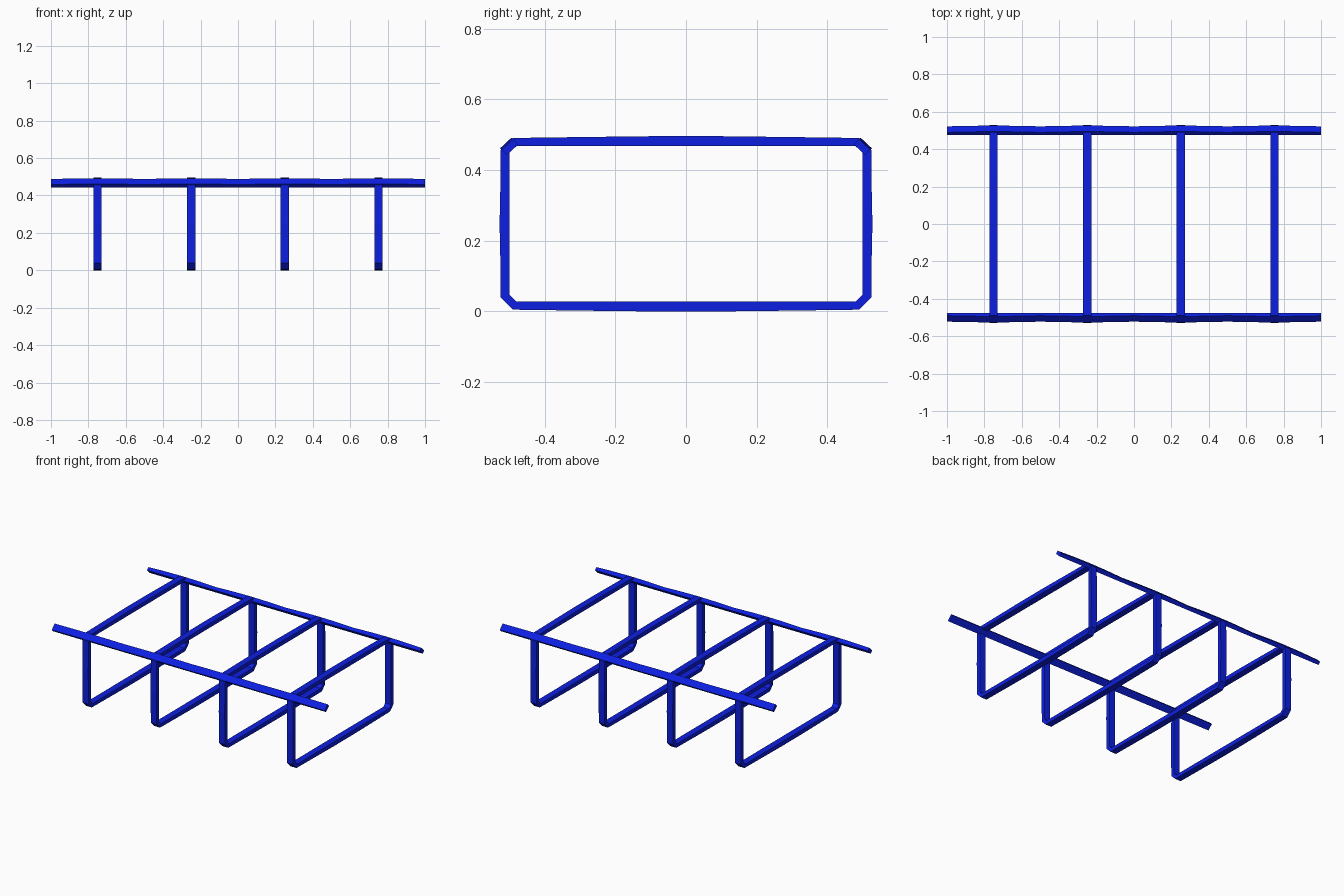
import bpy, bmesh

if "Cube" in bpy.data.objects:
    bpy.data.objects.remove(bpy.data.objects["Cube"])

blue = bpy.data.materials.new("blue_paint")
blue.diffuse_color = (0.004, 0.014, 0.75, 1)
blue.use_nodes = True
blue.node_tree.nodes["Principled BSDF"].inputs["Base Color"].default_value = blue.diffuse_color


def bridge(name, rings, close=False, mirror=None):
    """Skin a list of equal-length rings; cap the ends or close into a loop."""
    bm = bmesh.new()
    vs = [[bm.verts.new(p) for p in r] for r in rings]
    n, m = len(vs), len(vs[0])
    for i in range(n if close else n - 1):
        a, b = vs[i], vs[(i + 1) % n]
        for j in range(m):
            k = (j + 1) % m
            bm.faces.new((a[j], a[k], b[k], b[j]))
    if not close:
        bm.faces.new(vs[0])
        bm.faces.new(vs[-1])
    bmesh.ops.recalc_face_normals(bm, faces=bm.faces)
    me = bpy.data.meshes.new(name)
    bm.to_mesh(me)
    bm.free()
    me.materials.append(blue)
    ob = bpy.data.objects.new(name, me)
    bpy.context.collection.objects.link(ob)
    return ob


# Quarter profile of a frame hoop: outer and inner (y, z) about the hoop centre,
# with chamfered corners and slightly bowed sides
CZ = 0.248
quarter = [((0.528, 0.0), (0.500, 0.0)),
           ((0.526, 0.07), (0.500, 0.07)),
           ((0.525, 0.208), (0.500, 0.201)),
           ((0.490, 0.243), (0.480, 0.220)),
           ((0.27, 0.246), (0.27, 0.220)),
           ((0.10, 0.248), (0.10, 0.220))]


def flip(pts, sy, sz):
    return [((o[0] * sy, o[1] * sz), (i[0] * sy, i[1] * sz)) for o, i in pts]


profile = (quarter + flip(quarter[::-1], -1, 1)[:-1]
           + flip(quarter, -1, -1)[0:]
           + flip(quarter[::-1], 1, -1)[:-1])
# drop the duplicated start point of the lower-left quarter
clean = []
for p in profile:
    if p not in clean and not (p[0][1] == 0 and any(q[0] == p[0] for q in clean)):
        clean.append(p)

# Four hoops
W = 0.0215
joints = (-0.75, -0.25, 0.25, 0.75)
for n, x in enumerate(joints):
    rings = [[(x - W, o[0], o[1] + CZ), (x + W, o[0], o[1] + CZ),
              (x + W, i[0], i[1] + CZ), (x - W, i[0], i[1] + CZ)] for o, i in clean]
    bridge(f"hoop_{n + 1}", rings, close=True)

# Two flat rails laid along the upper chamfers, bowed slightly out at each hoop
stations = [(-1, 0)]
for x in joints:
    stations += [(x - 0.12, 0.003), (x, 0.004), (x + 0.12, 0.003), (x + 0.25, 0)]
for name, s in (("front_rail", -1), ("back_rail", 1)):
    rings = [[(x, s * (0.522 + b), 0.458 + b), (x, s * (0.490 + b), 0.488 + b),
              (x, s * 0.475, 0.473), (x, s * 0.506, 0.443)] for x, b in stations]
    bridge(name, rings)
